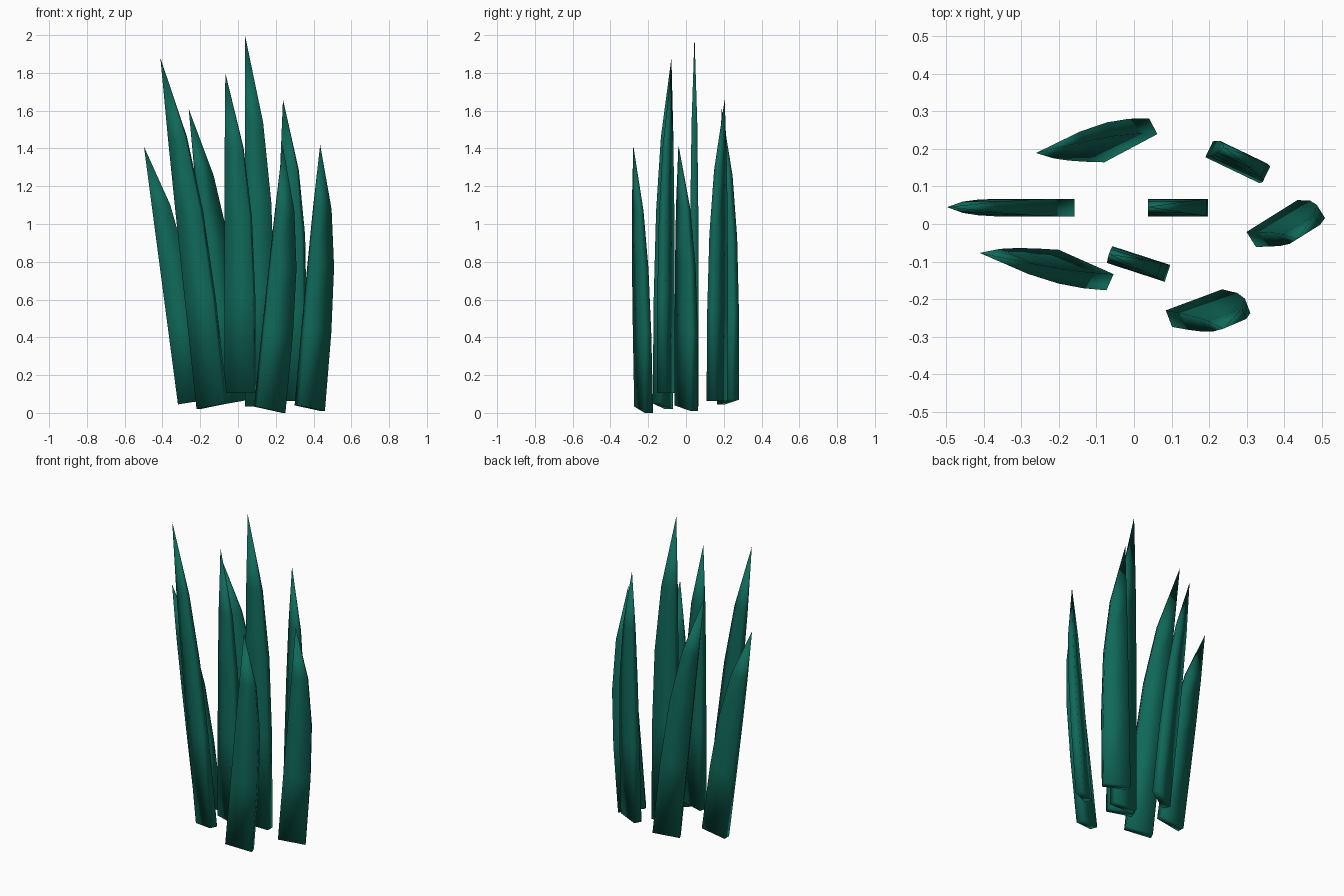
import bpy, bmesh, math
from mathutils import Vector

if "Cube" in bpy.data.objects:
    bpy.data.objects.remove(bpy.data.objects["Cube"])

# single leaf colour
green = bpy.data.materials.new("deep teal green")
green.diffuse_color = (0.005, 0.14, 0.1, 1)
green.use_nodes = True
green.node_tree.nodes["Principled BSDF"].inputs["Base Color"].default_value = green.diffuse_color

WIDTH, THICK = 0.16, 0.047
# (fraction of length, fraction of width, fraction of thickness)
PROFILE = [(0, 1, 1), (0.3, 0.98, 0.98), (0.55, 0.87, 0.88), (0.765, 0.6, 0.64)]

# straight edge at base, tip, yaw in degrees, rise of the base across the blade
BLADES = [
    ((-0.090, 0.185, 0.045), (-0.261, 0.189, 1.61), 28, 0.025),
    ((-0.318, 0.043, 0.045), (-0.498, 0.045, 1.41), 0, 0.025),
    ((-0.210, -0.090, 0.020), (-0.411, -0.077, 1.88), -24, 0.03),
    ((0.200, 0.199, 0.062), (0.238, 0.205, 1.66), -25.6, 0.0),
    ((0.037, 0.043, 0.035), (0.037, 0.045, 2.00), 0, 0.0),
    ((0.312, -0.041, 0.040), (0.435, -0.040, 1.42), 32, -0.03),
    ((-0.063, -0.082, 0.105), (-0.067, -0.080, 1.80), -18, 0.0),
    ((0.093, -0.252, 0.033), (0.237, -0.279, 1.415), 20.5, -0.033),
]


def make_blade(index, base, tip, yaw, rise):
    base, tip, a = Vector(base), Vector(tip), math.radians(yaw)
    across = Vector((math.cos(a) * WIDTH, math.sin(a) * WIDTH, rise))
    depth = Vector((-math.sin(a), math.cos(a), 0)) * THICK / 2
    bm = bmesh.new()
    rings = []
    for t, w, d in PROFILE:
        p = base.lerp(tip, t)
        corners = (p - depth * d, p + across * w - depth * d,
                   p + across * w + depth * d, p + depth * d)
        rings.append([bm.verts.new(c) for c in corners])
    # base cap, sides, pointed end
    bm.faces.new(rings[0][::-1])
    for lo, hi in zip(rings, rings[1:]):
        for i in range(4):
            j = (i + 1) % 4
            bm.faces.new((lo[i], lo[j], hi[j], hi[i]))
    point = bm.verts.new(tip)
    for i in range(4):
        bm.faces.new((rings[-1][i], rings[-1][(i + 1) % 4], point))
    bmesh.ops.recalc_face_normals(bm, faces=bm.faces)
    for f in bm.faces:
        f.smooth = True
    mesh = bpy.data.meshes.new(f"grass_blade_{index}")
    bm.to_mesh(mesh)
    bm.free()
    mesh.materials.append(green)
    bpy.context.collection.objects.link(bpy.data.objects.new(mesh.name, mesh))


for n, blade in enumerate(BLADES, 1):
    make_blade(n, *blade)
